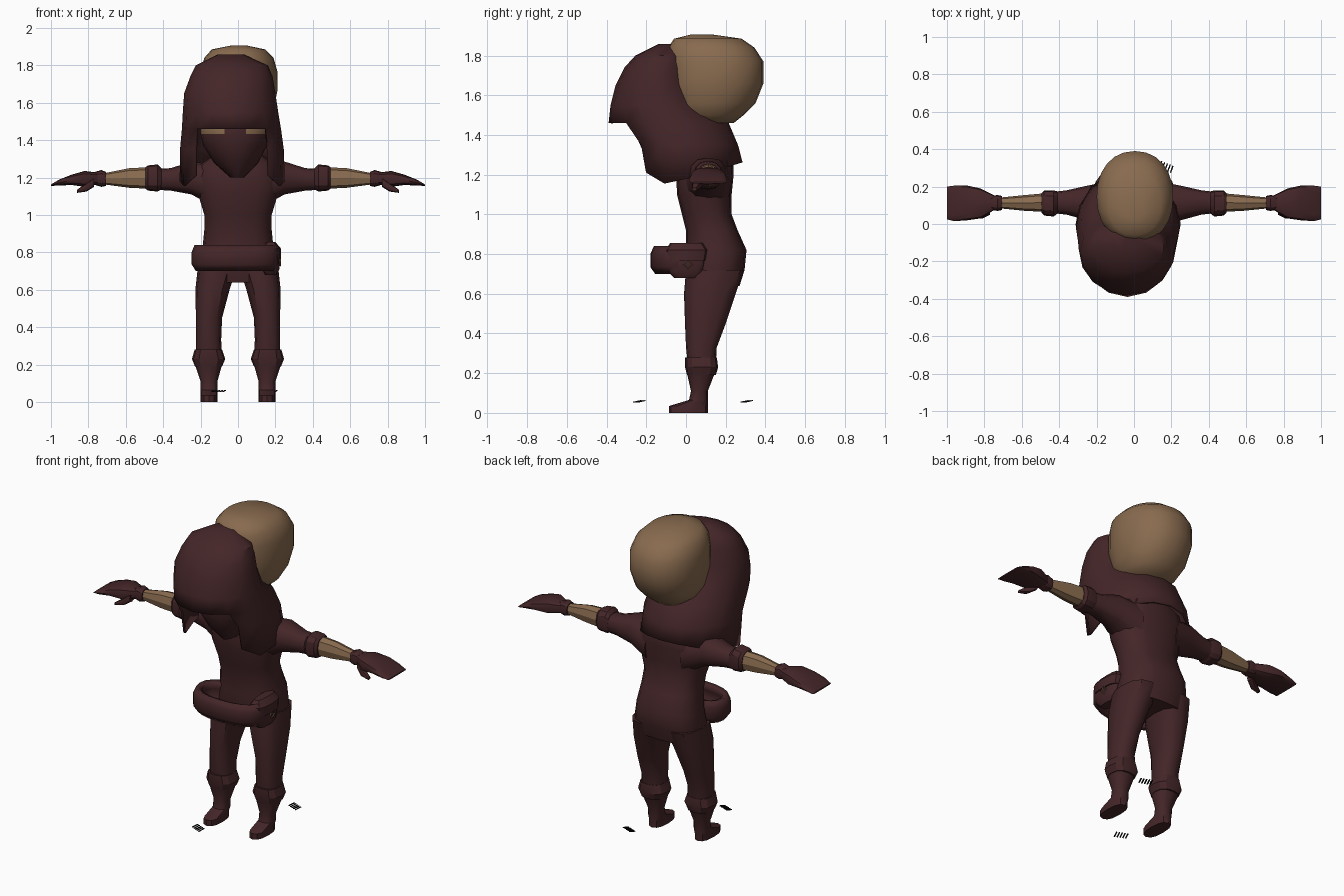
import bpy
import bmesh
import math

default_cube = bpy.data.objects.get("Cube")
if default_cube:
    bpy.data.objects.remove(default_cube, do_unlink=True)


def make_material(name, colour):
    material = bpy.data.materials.new(name)
    material.use_nodes = True
    material.diffuse_color = (*colour, 1)
    shader = material.node_tree.nodes["Principled BSDF"]
    shader.inputs["Base Color"].default_value = (*colour, 1)
    shader.inputs["Roughness"].default_value = 0.9
    return material


cloth = make_material("dark maroon cloth", (.058, .019, .021))
skin = make_material("tan skin", (.25, .147, .078))
black = make_material("black", (.006, .005, .005))


def finish(obj, materials, angle=40):
    """Give the object its materials and shading."""
    for material in materials:
        obj.data.materials.append(material)
    bpy.ops.object.select_all(action="DESELECT")
    obj.select_set(True)
    bpy.context.view_layer.objects.active = obj
    bpy.ops.object.shade_smooth_by_angle(angle=math.radians(angle))
    return obj


def loft(name, sections, materials, axis="z", sides=12, power=.8,
         caps=(True, True), mirror=False, thickness=0, edit=None, angle=40):
    """Skin oval rings; a section is (position, low, high, low, high)."""
    bm = bmesh.new()
    rings = []
    for position, a_low, a_high, b_low, b_high in sections:
        ring = []
        for i in range(sides):
            turn = math.tau * i / sides
            s, c = math.sin(turn), math.cos(turn)
            s = math.copysign(abs(s) ** power, s)
            c = math.copysign(abs(c) ** power, c)
            a = (a_low + a_high + (a_high - a_low) * s) / 2
            b = (b_low + b_high - (b_high - b_low) * c) / 2
            point = (a, b, position) if axis == "z" else (position, a, b)
            ring.append(bm.verts.new(point))
        rings.append(ring)
    for lower, upper in zip(rings, rings[1:]):
        for i in range(sides):
            j = (i + 1) % sides
            bm.faces.new((lower[i], lower[j], upper[j], upper[i]))
    if caps[0]:
        bm.faces.new(rings[0])
    if caps[1]:
        bm.faces.new(rings[-1])
    bmesh.ops.recalc_face_normals(bm, faces=bm.faces)
    if edit:
        edit(bm, rings)
    mesh = bpy.data.meshes.new(name)
    bm.to_mesh(mesh)
    bm.free()
    obj = bpy.data.objects.new(name, mesh)
    bpy.context.collection.objects.link(obj)
    finish(obj, materials, angle)
    if thickness:
        obj.modifiers.new("thickness", "SOLIDIFY").thickness = thickness
    if mirror:
        obj.modifiers.new("mirror", "MIRROR")
    return obj


# Body and trousers
loft("torso", [
    (.64, -.19, .19, .02, .27), (.72, -.21, .21, 0, .295),
    (.82, -.19, .19, 0, .305), (.92, -.18, .18, 0, .26),
    (1, -.18, .18, -.02, .23), (1.1, -.21, .21, -.045, .23),
    (1.2, -.23, .23, -.05, .24), (1.27, -.2, .2, -.04, .24),
    (1.34, -.1, .1, 0, .2)], [cloth], sides=16)
loft("trouser_leg", [
    (.24, .085, .225, .01, .15), (.33, .09, .225, 0, .155),
    (.45, .085, .225, -.005, .2), (.6, .045, .228, -.01, .25),
    (.72, .005, .215, 0, .29)], [cloth], mirror=True)

# Boots with a folded cuff
loft("boot", [
    (0, .11, .2, -.085, .11), (.035, .11, .2, -.085, .11),
    (.065, .11, .2, .015, .11), (.11, .11, .2, .025, .11),
    (.2, .085, .23, .005, .145)], [cloth], mirror=True)
loft("boot_cuff", [
    (.19, .085, .23, .005, .15), (.23, .068, .246, -.005, .162),
    (.28, .085, .232, -.005, .155)], [cloth], mirror=True, angle=25)

# Arms, sleeves and gloves
loft("sleeve", [
    (.12, -.02, .23, 1.04, 1.27), (.25, .02, .205, 1.11, 1.285),
    (.36, .05, .18, 1.13, 1.25), (.45, .06, .17, 1.135, 1.245)],
    [cloth], axis="x", mirror=True)
loft("sleeve_cuff", [
    (.41, .055, .175, 1.135, 1.25), (.43, .04, .18, 1.125, 1.27),
    (.48, .045, .18, 1.13, 1.265), (.495, .06, .165, 1.14, 1.255)],
    [cloth], axis="x", mirror=True, angle=25)
loft("forearm", [
    (.47, .065, .165, 1.14, 1.255), (.58, .07, .155, 1.145, 1.25),
    (.73, .085, .14, 1.165, 1.22)],
    [skin], axis="x", sides=8, mirror=True, angle=25)
loft("glove_cuff", [
    (.705, .075, .15, 1.155, 1.23), (.73, .07, .155, 1.15, 1.24),
    (.765, .075, .15, 1.16, 1.23)],
    [cloth], axis="x", mirror=True, angle=25)
loft("glove_hand", [
    (.74, .08, .15, 1.165, 1.225), (.82, .03, .19, 1.15, 1.235),
    (.89, .02, .205, 1.16, 1.215), (.96, .015, .205, 1.157, 1.187),
    (1, .025, .2, 1.155, 1.163)],
    [cloth], axis="x", power=.65, mirror=True)
loft("glove_thumb", [
    (.77, .05, .1, 1.15, 1.2), (.81, .03, .075, 1.125, 1.17),
    (.86, .03, .055, 1.118, 1.135)],
    [cloth], axis="x", sides=8, mirror=True)

# Bare head
loft("head", [
    (1.46, -.1, .11, .02, .24), (1.5, -.15, .16, -.05, .29),
    (1.56, -.18, .19, -.08, .35), (1.66, -.2, .21, -.1, .39),
    (1.77, -.2, .21, -.1, .39), (1.84, -.18, .19, -.09, .345),
    (1.885, -.14, .145, -.06, .28), (1.905, -.04, .05, .02, .14)],
    [skin], sides=24, power=.92, angle=60)


# Masked face with a bare strip at the eyes
def paint_eye_strip(bm, rings):
    for face in bm.faces:
        centre = face.calc_center_median()
        face.material_index = int(centre.z > 1.435 and abs(centre.x + .02) > .05)


loft("masked_face", [
    (1.2, -.04, .03, -.13, .05), (1.28, -.13, .11, -.2, .1),
    (1.37, -.185, .155, -.24, .1), (1.432, -.2, .17, -.25, .1),
    (1.475, -.2, .17, -.25, .1), (1.6, -.15, .13, -.2, .05)],
    [cloth, skin], sides=20, power=1, edit=paint_eye_strip)


# Hood with a front opening and hanging side points
def cut_hood(bm, rings):
    for vert in rings[0]:
        y = vert.co.y + .1
        vert.co.z = 1.15 + (-.6 * y if y < 0 else .29 * y)
    opening = []
    for face in bm.faces:
        centre = face.calc_center_median()
        if centre.z < 1.45 and centre.y < 0 and abs(centre.x + .035) < .19:
            opening.append(face)
    bmesh.ops.delete(bm, geom=opening, context="FACES")


loft("hood", [
    (1.24, -.312, .25, -.285, .285), (1.35, -.31, .245, -.31, .262),
    (1.46, -.3, .23, -.39, .215), (1.55, -.295, .215, -.38, .1),
    (1.65, -.288, .2, -.355, .055), (1.74, -.255, .185, -.31, .03),
    (1.8, -.225, .16, -.255, .01), (1.858, -.11, .03, -.14, -.03)],
    [cloth], sides=16, power=1, caps=(False, True), thickness=.012,
    edit=cut_hood)

# Loose belt standing off the front of the hips
loft("belt", [
    (.7, -.225, .195, -.155, .07), (.735, -.248, .22, -.18, .09),
    (.8, -.248, .22, -.18, .09), (.84, -.232, .205, -.162, .08)],
    [cloth], sides=20, power=.85, caps=(False, False), thickness=.035)

# Pouch with flap and buckle
loft("pouch", [
    (.68, .145, .205, -.06, .065), (.71, .13, .222, -.09, .09),
    (.8, .13, .222, -.1, .1), (.845, .15, .2, -.08, .08)],
    [cloth], power=.7)
loft("pouch_flap", [
    (.765, .125, .23, -.095, .1), (.82, .125, .23, -.105, .108),
    (.855, .15, .2, -.08, .085)], [cloth], power=.7, angle=25)
bpy.ops.mesh.primitive_torus_add(
    location=(.226, .01, .75), rotation=(math.pi / 4, 0, 0),
    major_segments=4, minor_segments=4, major_radius=.022, minor_radius=.004)
buckle = bpy.context.object
buckle.name = "pouch_buckle"
buckle.rotation_euler = (0, math.pi / 2, 0)
finish(buckle, [skin], 20)

# Two loose groups of small dark strips near the ground
for group, x, y in (("front", -.105, -.235), ("back", .172, .305)):
    for i in range(5):
        step = i - 2
        bpy.ops.mesh.primitive_cube_add(
            size=1, location=(x + step * .015, y - step * .006, .058))
        strip = bpy.context.object
        strip.name = f"{group}_loose_strip"
        strip.scale = (.007, .04, .004)
        strip.rotation_euler = (.2, 0, -.35)
        finish(strip, [black], 20)
